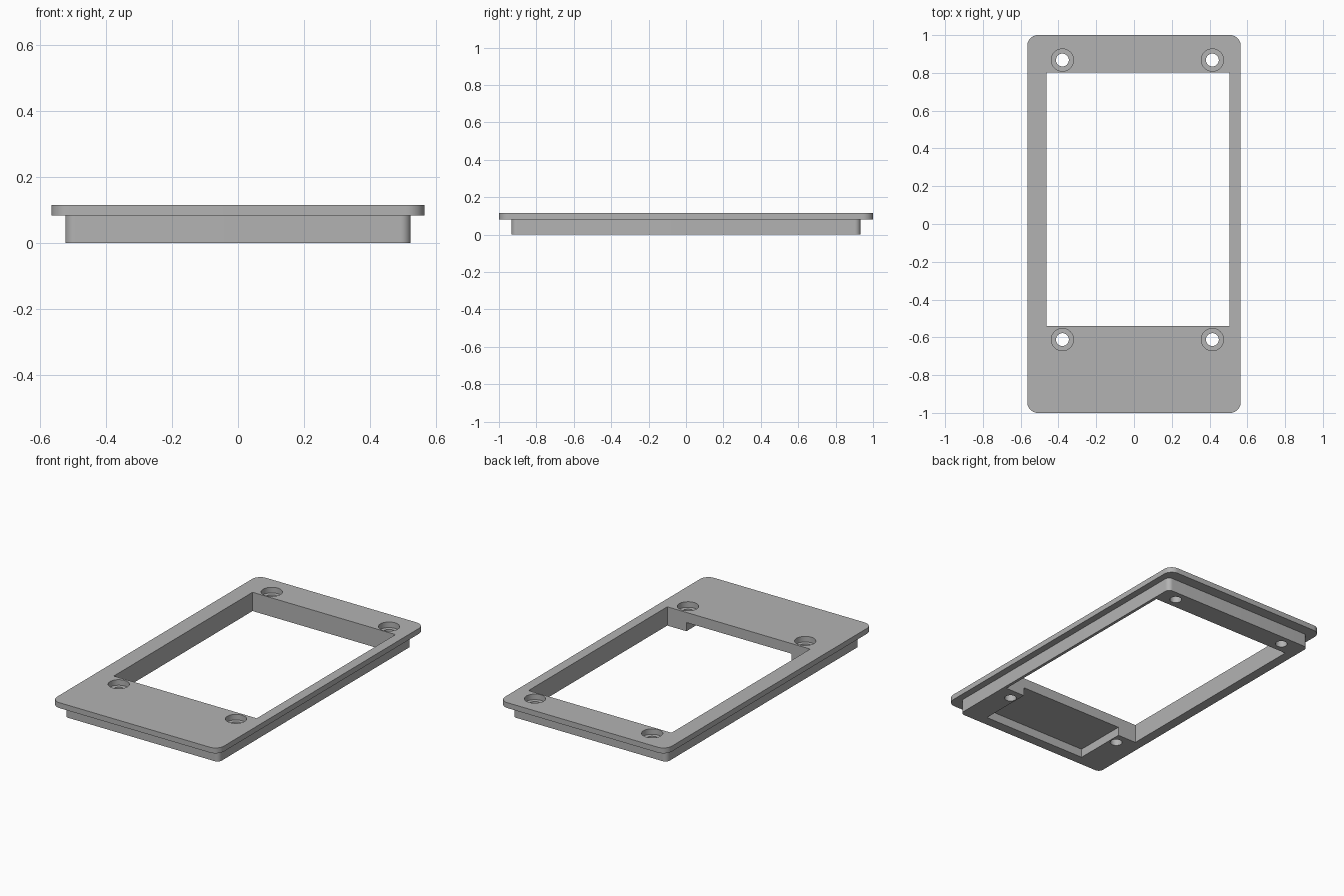
import bpy
import bmesh
import math

cube = bpy.data.objects.get("Cube")
if cube:
    bpy.data.objects.remove(cube, do_unlink=True)

FLANGE_Z, TOP_Z, POCKET_Z = 0.082, 0.115, 0.053

grey = bpy.data.materials.new("matte grey")
grey.use_nodes = True
grey.diffuse_color = (0.45, 0.45, 0.45, 1)
grey.node_tree.nodes["Principled BSDF"].inputs["Base Color"].default_value = grey.diffuse_color


def prism(name, outline, z0, z1):
    """Extrude a counter-clockwise outline from z0 to z1."""
    bm = bmesh.new()
    face = bm.faces.new([bm.verts.new((x, y, z0)) for x, y in outline])
    top = bmesh.ops.extrude_face_region(bm, geom=[face])["geom"]
    verts = [v for v in top if isinstance(v, bmesh.types.BMVert)]
    bmesh.ops.translate(bm, verts=verts, vec=(0, 0, z1 - z0))
    bmesh.ops.recalc_face_normals(bm, faces=bm.faces)
    mesh = bpy.data.meshes.new(name)
    bm.to_mesh(mesh)
    bm.free()
    mesh.materials.append(grey)
    obj = bpy.data.objects.new(name, mesh)
    bpy.context.collection.objects.link(obj)
    return obj


def rectangle(x0, x1, y0, y1):
    return [(x0, y0), (x1, y0), (x1, y1), (x0, y1)]


def arc(cx, cy, r, start, sweep, steps):
    angles = [start + sweep * i / steps for i in range(steps + 1)]
    return [(cx + r * math.cos(a), cy + r * math.sin(a)) for a in angles]


def rounded(hx, hy, r):
    points = []
    for i, (sx, sy) in enumerate([(1, 1), (-1, 1), (-1, -1), (1, -1)]):
        points += arc(sx * (hx - r), sy * (hy - r), r, i * math.pi / 2, math.pi / 2, 10)
    return points


def circle(cx, cy, r):
    return arc(cx, cy, r, 0, math.tau, 40)[:-1]


# Lower body that plugs into the opening, and the wider flange on top
frame = prism("bezel_frame", rounded(0.523, 0.933, 0.03), 0, 0.1)
helpers = [("UNION", prism("flange", rounded(0.565, 1.0, 0.056), FLANGE_Z, TOP_Z))]

# Window through the frame and the pocket in the underside that opens into it
cuts = [
    prism("window_cutter", rectangle(-0.463, 0.505, -0.54, 0.802), -0.1, 0.3),
    prism("pocket_cutter", rectangle(-0.336, 0.375, -0.87, -0.5), -0.1, POCKET_Z),
]

# Counterbored screw holes
for x in (-0.379, 0.415):
    for y in (-0.612, 0.868):
        cuts.append(prism("screw_hole_cutter", circle(x, y, 0.034), -0.1, 0.3))
        cuts.append(prism("counterbore_cutter", circle(x, y, 0.059), FLANGE_Z - 0.001, 0.3))

helpers += [("DIFFERENCE", c) for c in cuts]
for operation, helper in helpers:
    helper.hide_render = True
    mod = frame.modifiers.new(helper.name, "BOOLEAN")
    mod.operation = operation
    mod.solver = "EXACT"
    mod.object = helper

# Bake the result and drop the helpers
bpy.context.view_layer.update()
depsgraph = bpy.context.evaluated_depsgraph_get()
result = bpy.data.meshes.new_from_object(frame.evaluated_get(depsgraph))
frame.modifiers.clear()
frame.data = result
for _, helper in helpers:
    bpy.data.objects.remove(helper, do_unlink=True)
result.materials.clear()
result.materials.append(grey)
for poly in result.polygons:
    poly.material_index = 0

# Smooth curved walls, crisp edges
bpy.ops.object.select_all(action="DESELECT")
frame.select_set(True)
bpy.context.view_layer.objects.active = frame
bpy.ops.object.shade_smooth_by_angle(angle=math.radians(30))
